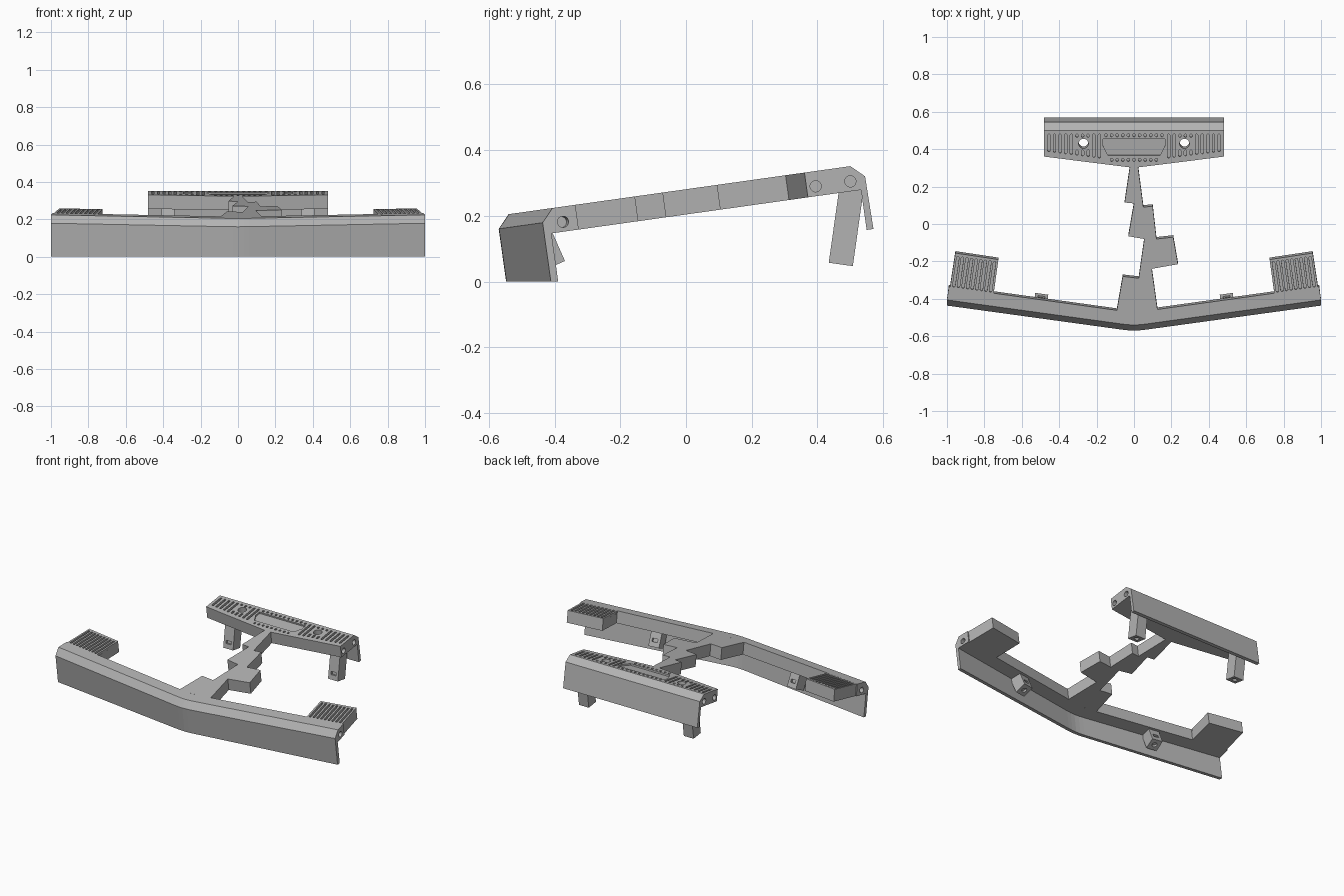
import bpy, bmesh
from math import hypot, radians
from mathutils import Matrix, Vector

cube = bpy.data.objects.get("Cube")
if cube:
    bpy.data.objects.remove(cube, do_unlink=True)

TILT = Matrix.Rotation(radians(8), 4, 'X')
SLOPE = 0.1405                  # sweep-back of the wings
TOP, UNDER = 0.278, 0.202       # upper and lower plane of the slab

grey = bpy.data.materials.new("plain_grey")
grey.use_nodes = True
grey.diffuse_color = (0.45, 0.45, 0.45, 1)
grey.node_tree.nodes["Principled BSDF"].inputs["Base Color"].default_value = grey.diffuse_color


def make(name, bm):
    bmesh.ops.recalc_face_normals(bm, faces=bm.faces)
    mesh = bpy.data.meshes.new(name)
    bm.to_mesh(mesh)
    bm.free()
    mesh.materials.append(grey)
    obj = bpy.data.objects.new(name, mesh)
    bpy.context.collection.objects.link(obj)
    return obj


def prism(bm, points, low, high):
    face = bm.faces.new([bm.verts.new((x, y, low)) for x, y in points])
    ext = bmesh.ops.extrude_face_region(bm, geom=[face])
    verts = [v for v in ext["geom"] if isinstance(v, bmesh.types.BMVert)]
    bmesh.ops.translate(bm, verts=verts, vec=(0, 0, high - low))


def loft(bm, rings):
    rows = [[bm.verts.new(p) for p in ring] for ring in rings]
    n = len(rows[0])
    for a, b in zip(rows, rows[1:]):
        for i in range(n):
            bm.faces.new((a[i], a[(i + 1) % n], b[(i + 1) % n], b[i]))
    bm.faces.new(rows[0])
    bm.faces.new(rows[-1])


def box(bm, size, matrix):
    bmesh.ops.create_cube(bm, size=1, matrix=matrix @ Matrix.Diagonal((*size, 1)))


def rod(bm, radius, depth, matrix):
    bmesh.ops.create_cone(bm, cap_ends=True, segments=24, radius1=radius,
                          radius2=radius, depth=depth, matrix=matrix)


def slot(bm, x, y, length, lean=0.0, width=0.013, depth=0.015):
    w, h = width / 2, length / 2
    c = w * 0.6
    shape = [(-w, c - h), (c - w, -h), (w - c, -h), (w, c - h),
             (w, h - c), (w - c, h), (c - w, h), (-w, h - c)]
    prism(bm, [(x + a - lean * b, y + b + lean * a) for a, b in shape],
          TOP - depth, TOP + 0.02)


def slice_off(bm, point, normal):
    geom = bm.verts[:] + bm.edges[:] + bm.faces[:]
    bmesh.ops.bisect_plane(bm, geom=geom, plane_co=point, plane_no=normal, clear_outer=True)
    bmesh.ops.holes_fill(bm, edges=[e for e in bm.edges if e.is_boundary], sides=0)


def cut(targets, bm):
    cutter = make("cutter", bm)
    cutter.hide_render = True
    for obj in targets:
        mod = obj.modifiers.new("cut", 'BOOLEAN')
        mod.operation, mod.solver, mod.object = 'DIFFERENCE', 'EXACT', cutter
        bpy.context.view_layer.objects.active = obj
        bpy.ops.object.modifier_apply(modifier=mod.name)
    bpy.data.objects.remove(cutter, do_unlink=True)


# Swept front bumper: slab, chamfered edge and hanging wall
section = [(-0.506, TOP), (-0.542, 0.238), (-0.542, 0), (-0.52, 0),
           (-0.52, UNDER), (-0.436, UNDER), (-0.436, TOP)]
rings = []
for x in (-1, -0.06, -0.03, 0, 0.03, 0.06, 1):
    sweep = SLOPE * (hypot(x, 0.04) - 0.04)
    rings.append([(x * (1 - SLOPE * max(0, y + 0.506)), y + sweep, z) for y, z in section])
bm = bmesh.new()
loft(bm, rings)
bumper = make("front_bumper", bm)

# Wing pads with grip slots and a pin hole in each end
bm, holes = bmesh.new(), bmesh.new()
for s in (-1, 1):
    prism(bm, [(s * x, y) for x, y in
               ((0.725, -0.153), (0.955, -0.118), (0.989, -0.34), (0.755, -0.375))],
          UNDER, TOP)
    for i in range(10):
        d = (i - 4.5) * 0.0245
        slot(holes, s * (0.842 + d), -0.234 + SLOPE * d, 0.165, s * SLOPE)
    aim = Matrix.Rotation(radians(8 * s), 4, 'Z') @ Matrix.Rotation(radians(90), 4, 'Y')
    rod(holes, 0.017, 0.08, Matrix.Translation((s * 0.99, -0.346, 0.232)) @ aim)
pads = make("wing_pads", bm)
cut([bumper, pads], holes)

# Zigzag spine
bm = bmesh.new()
prism(bm, [(0.02, 0.36), (0.05, 0.13), (0.10, 0.135), (0.12, -0.042), (0.21, -0.032),
           (0.235, -0.178), (0.095, -0.203), (0.127, -0.435), (-0.093, -0.435),
           (-0.06, -0.244), (0.025, -0.254), (0.055, -0.042), (-0.03, -0.027),
           (0, 0.15), (-0.05, 0.155), (-0.02, 0.36)], UNDER, TOP)
spine = make("zigzag_spine", bm)

# Rear bracket with a hanging skirt and a pointed front edge
profile = [(0.3, TOP), (0.544, TOP), (0.584, 0.241), (0.587, 0.079),
           (0.566, 0.079), (0.566, UNDER), (0.3, UNDER)]
bm = bmesh.new()
loft(bm, [[(x, y, z) for y, z in profile] for x in (-0.48, 0.48)])
for s in (-1, 1):
    slice_off(bm, (0, 0.342, 0), (s * 0.127, -1, 0))
bracket = make("rear_bracket", bm)

# Grip slots, centre panel and holes of the bracket
holes = bmesh.new()
for s in (-1, 1):
    for i in range(10):
        x = 0.455 - 0.03 * i
        low, high = 0.372 + 0.127 * x, 0.524
        spans = [(low, high)]
        if abs(x - 0.27) < 0.04:
            spans = [(low, 0.438), (0.507, high)]
        for a, b in spans:
            slot(holes, s * x, (a + b) / 2, b - a)
    rod(holes, 0.026, 0.3, Matrix.Translation((s * 0.27, 0.473, 0.24)))
    for y in (0.431, 0.5375):
        rod(holes, 0.017, 0.08, Matrix.Translation((s * 0.48, y, 0.232))
            @ Matrix.Rotation(radians(90), 4, 'Y'))
for i in range(-5, 6):
    slot(holes, i * 0.03, 0.518, 0.017)
    if abs(i) < 5:
        slot(holes, i * 0.03, 0.385, 0.017)
prism(holes, [(-0.165, 0.499), (0.165, 0.499), (0.165, 0.46), (0.14, 0.41),
              (-0.14, 0.41), (-0.165, 0.46)], TOP - 0.01, TOP + 0.02)
cut([bracket], holes)


# Leaning legs with a window in the face and a hole in the foot
def leg(name, foot, length, yaw):
    place = (Matrix.Translation(foot) @ Matrix.Rotation(radians(yaw), 4, 'Z')
             @ Matrix.Rotation(radians(-16), 4, 'X'))
    bm, holes = bmesh.new(), bmesh.new()
    box(bm, (0.07, 0.074, length), place @ Matrix.Translation((0, 0, length / 2)))
    box(holes, (0.036, 0.03, 0.02), place @ Matrix.Translation((0, -0.037, 0.04)))
    rod(holes, 0.015, 0.03, place)
    obj = make(name, bm)
    cut([obj], holes)
    return obj


parts = [bumper, pads, spine, bracket]
for s, side in ((1, "left"), (-1, "right")):
    parts.append(leg("rear_leg_" + side, (s * 0.375, 0.4736, -0.014), 0.25, 0))
    parts.append(leg("front_clip_" + side, (s * 0.498, -0.396, 0.103), 0.12, 180 + 8 * s))

# Tip everything forward, then trim the bumper flat on the ground
for obj in parts:
    obj.data.transform(TILT)
bm = bmesh.new()
bm.from_mesh(bumper.data)
slice_off(bm, Vector((0, 0, 0)), Vector((0, 0, -1)))
bm.to_mesh(bumper.data)
bm.free()
